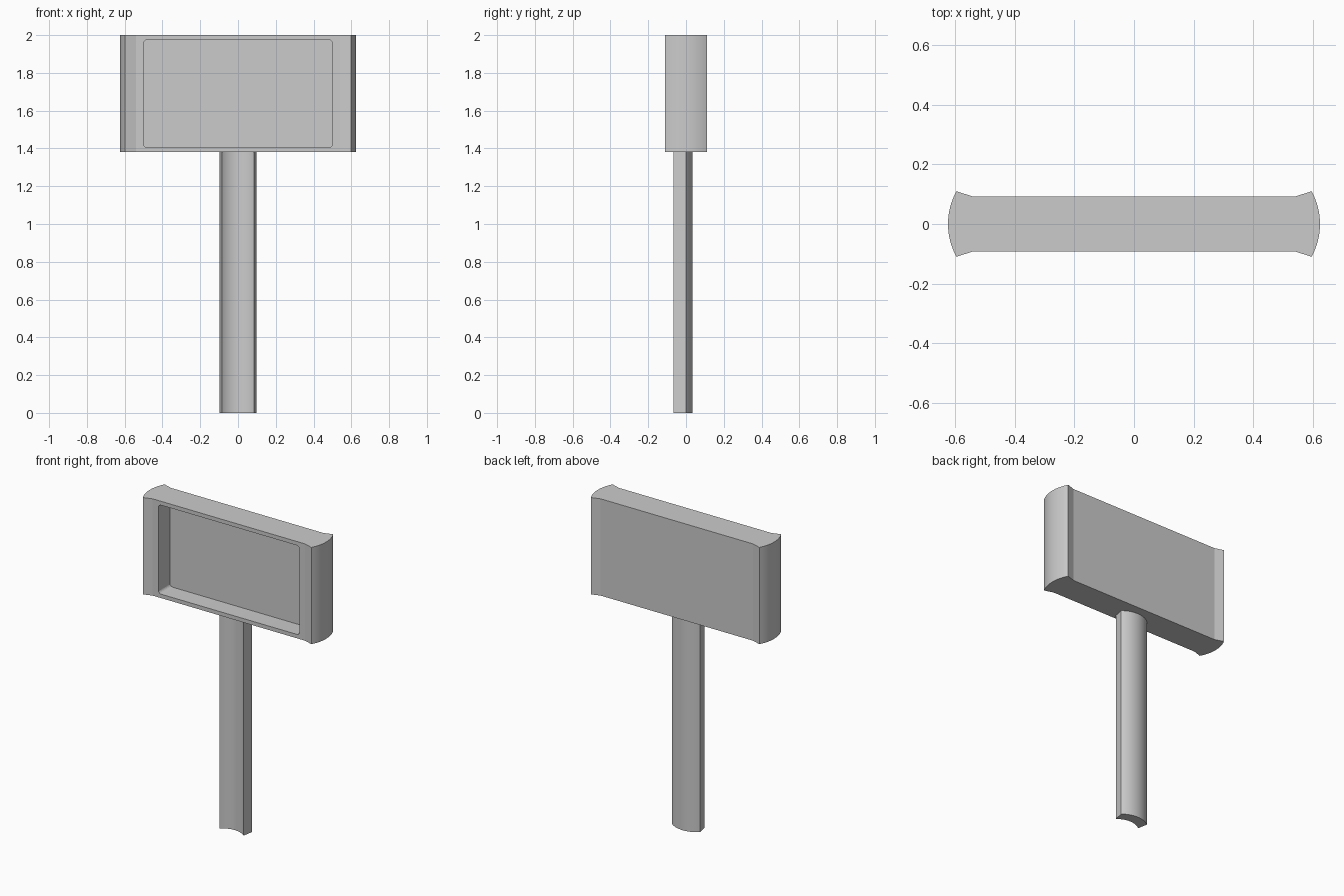
import bpy, bmesh, math

if "Cube" in bpy.data.objects:
    bpy.data.objects.remove(bpy.data.objects["Cube"])

def prism(name, outline, low, high, place):
    """Extrude a closed 2D outline between two levels; place maps (u, v, level) to xyz."""
    bm = bmesh.new()
    face = bm.faces.new([bm.verts.new(place(u, v, low)) for u, v in outline])
    top = bmesh.ops.extrude_face_region(bm, geom=[face])["geom"]
    for vert in [g for g in top if isinstance(g, bmesh.types.BMVert)]:
        i = min(range(len(outline)),
                key=lambda k: sum((a - b) ** 2 for a, b in zip(place(*outline[k], low), vert.co)))
        vert.co = place(*outline[i], high)
    bmesh.ops.recalc_face_normals(bm, faces=bm.faces)
    mesh = bpy.data.meshes.new(name)
    bm.to_mesh(mesh)
    bm.free()
    ob = bpy.data.objects.new(name, mesh)
    bpy.context.collection.objects.link(ob)
    return ob

def smooth(ob, degrees=25):
    bpy.ops.object.select_all(action="DESELECT")
    ob.select_set(True)
    bpy.context.view_layer.objects.active = ob
    bpy.ops.object.shade_smooth_by_angle(angle=math.radians(degrees))

def arc(half, y_end, y_mid, n=16):
    """Circular arc from (-half, y_end) through (0, y_mid) to (half, y_end)."""
    sag = y_mid - y_end
    r = (half * half + sag * sag) / (2 * abs(sag))
    a = math.asin(half / r)
    s = 1 if sag > 0 else -1
    return [(r * math.sin(t), y_mid - s * r * (1 - math.cos(t)))
            for t in (-a + 2 * a * i / n for i in range(n + 1))]

upright = lambda u, v, level: (u, v, level)

# Sign head: flat panel with flared ends and rounded end caps
cap = [(x, y) for y, x in arc(0.11, 0.597, 0.625)]
right_end = [(0.54, -0.092)] + cap + [(0.54, 0.092)]
left_end = [(-x, -y) for x, y in right_end]
head = prism("sign_head", right_end + left_end, 1.38, 2.0, upright)

# Rounded rectangular recess in the front
r, corners = 0.02, []
for cx, cz, start in ((0.48, 1.955, 0), (-0.48, 1.955, 90), (-0.48, 1.425, 180), (0.48, 1.425, 270)):
    for i in range(6):
        t = math.radians(start + 18 * i)
        corners.append((cx + r * math.cos(t), cz + r * math.sin(t)))
cutter = prism("recess_cutter", corners, -0.3, 0.025, lambda u, v, level: (u, level, v))
cutter.hide_render = True
cutter.hide_set(True)
cut = head.modifiers.new("recess", "BOOLEAN")
cut.operation = "DIFFERENCE"
cut.solver = "EXACT"
cut.object = cutter
bpy.context.view_layer.objects.active = head
bpy.ops.object.modifier_apply(modifier=cut.name)
bpy.data.objects.remove(cutter)
smooth(head, 12)

# Post: curved section, hollow at the front and bulging at the back
section = arc(0.085, -0.065, -0.033) + arc(0.098, 0.0, 0.035)[::-1]
post = prism("post", section, 0.0, 1.385, upright)
smooth(post)
